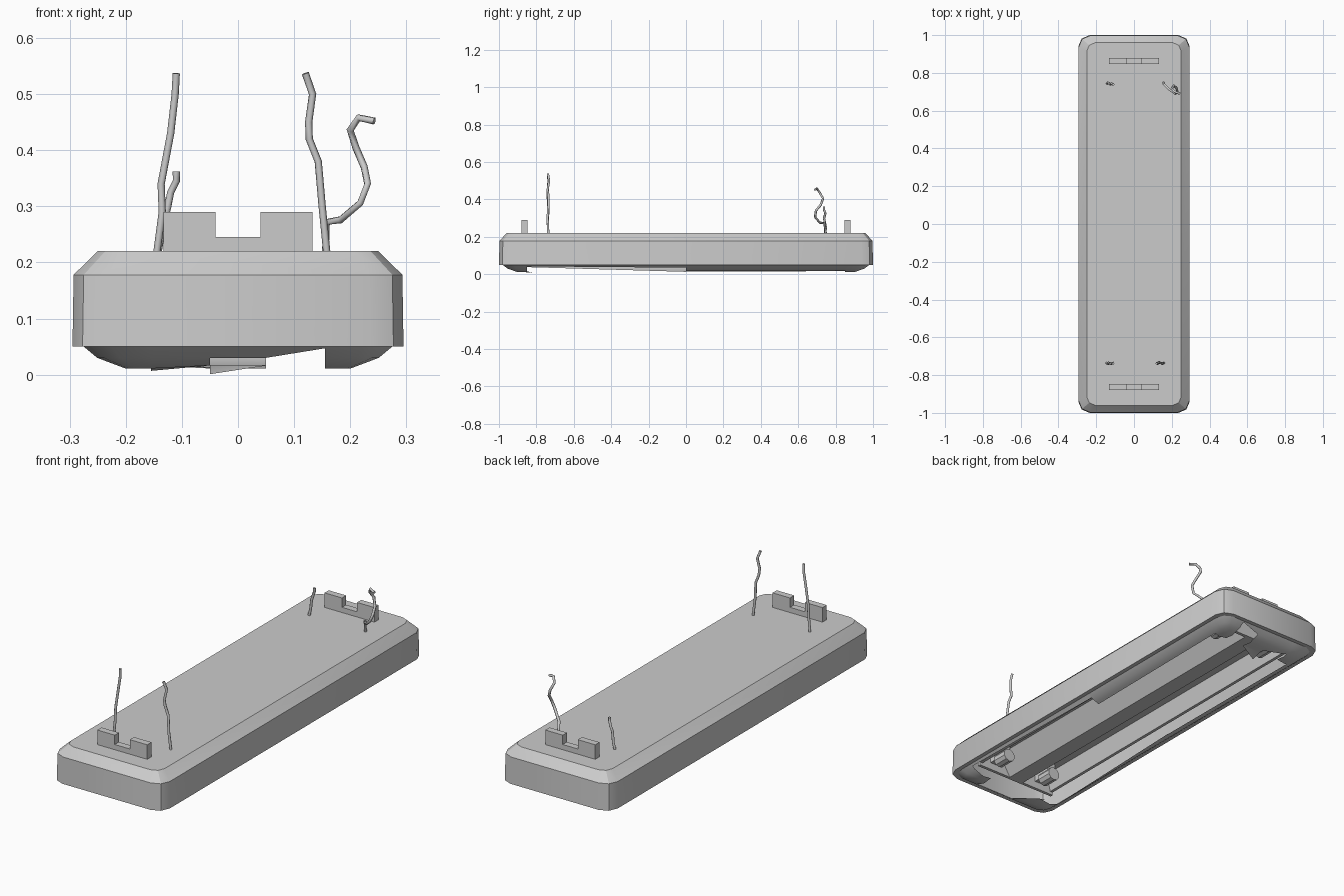
import bpy, bmesh
from mathutils import Vector

if "Cube" in bpy.data.objects:
    bpy.data.objects.remove(bpy.data.objects["Cube"])


def finish(name, bm, smooth=None):
    me = bpy.data.meshes.new(name)
    bmesh.ops.remove_doubles(bm, verts=bm.verts, dist=0.0003)
    bm.to_mesh(me)
    bm.free()
    ob = bpy.data.objects.new(name, me)
    bpy.context.collection.objects.link(ob)
    if smooth:
        bpy.ops.object.select_all(action='DESELECT')
        bpy.context.view_layer.objects.active = ob
        ob.select_set(True)
        bpy.ops.object.shade_smooth_by_angle(angle=smooth)
    return ob


def rounded_rect(hx, hy, c):
    quarter = [(hx, hy - c), (hx - c * 0.3, hy - c * 0.3), (hx - c, hy)]
    pts = []
    for sx, sy, rev in ((1, 1, 0), (-1, 1, 1), (-1, -1, 0), (1, -1, 1)):
        q = [(x * sx, y * sy) for x, y in quarter]
        pts += q[::-1] if rev else q
    return pts


def prism(name, profile, y0, y1, closed=True):
    """Extrude an x-z profile along y."""
    bm = bmesh.new()
    a = [bm.verts.new((x, y0, z)) for x, z in profile]
    b = [bm.verts.new((x, y1, z)) for x, z in profile]
    n = len(a)
    for i in range(n if closed else n - 1):
        j = (i + 1) % n
        bm.faces.new((a[i], a[j], b[j], b[i]))
    if closed:
        bm.faces.new(a[::-1])
        bm.faces.new(b)
        bmesh.ops.recalc_face_normals(bm, faces=bm.faces)
    return finish(name, bm)


# Housing: hollow pan, open underneath
bm = bmesh.new()
levels = [(0.250, 0.960, 0.045, 0.22), (0.293, 0.997, 0.06, 0.178),
          (0.295, 1.0, 0.06, 0.05), (0.272, 0.976, 0.06, 0.05),
          (0.265, 0.97, 0.06, 0.185)]
rings = [[bm.verts.new((x, y, z)) for x, y in rounded_rect(hx, hy, c)]
         for hx, hy, c, z in levels]
for a, b in zip(rings, rings[1:]):
    for i in range(len(a)):
        j = (i + 1) % len(a)
        bm.faces.new((a[i], b[i], b[j], a[j]))
bm.faces.new(rings[0])
bm.faces.new(rings[-1][::-1])
finish("housing", bm, 0.5)

# Reflector with central ridge and folded outer lips
half = [(0.22, 0.175), (0.22, 0.08), (0.205, 0.08), (0.185, 0.165), (0.10, 0.165), (0.04, 0.065)]
prism("reflector", half + [(-x, z) for x, z in half[::-1]], -0.86, 0.86, False)

# Mounting brackets on top, end plates and lamp sockets
notch = [(-0.133, 0.215), (0.133, 0.215), (0.133, 0.29), (0.04, 0.29),
         (0.04, 0.245), (-0.04, 0.245), (-0.04, 0.29), (-0.133, 0.29)]
for s, end in ((-1, "front"), (1, "back")):
    prism("bracket_" + end, notch, s * 0.848, s * 0.88)
    prism("end_plate_" + end, [(-0.22, 0.065), (0.22, 0.065), (0.22, 0.18), (-0.22, 0.18)],
          s * 0.85, s * 0.865)
    for x, side in ((-0.135, "left"), (0.135, "right")):
        prism("socket_base_%s_%s" % (end, side),
              [(x - 0.022, 0.1), (x + 0.022, 0.1), (x + 0.022, 0.17), (x - 0.022, 0.17)],
              s * 0.76, s * 0.855)
        bpy.ops.mesh.primitive_cylinder_add(vertices=10, radius=0.032, depth=0.075,
                                            location=(x, s * 0.777, 0.1),
                                            rotation=(1.5708, 0, 0))
        bpy.context.object.name = "socket_%s_%s" % (end, side)

# Broken diffuser: curved remnants left around the rim
CURVE = [(0, 0.05), (0.2, 0.030), (0.62, 0.011), (1.0, 0.017), (1.4, 0.0)]


def curve_z(f):
    for (f0, z0), (f1, z1) in zip(CURVE, CURVE[1:]):
        if f <= f1:
            return z0 + (z1 - z0) * (f - f0) / (f1 - f0)
    return CURVE[-1][1]


def remnant(bm, columns):
    """columns: (outer xy, inner xy, how far inward the piece survives)"""
    rows = []
    for o, i, d in columns:
        o, i = Vector(o), Vector(i)
        fs = [min(f, d) for f in (0, 0.2, 0.4, 0.62, 1.0, 1.4)]
        rows.append([bm.verts.new((*(o.lerp(i, f)), curve_z(f))) for f in fs])
    for a, b in zip(rows, rows[1:]):
        for k in range(5):
            bm.faces.new((a[k], a[k + 1], b[k + 1], b[k]))


bm = bmesh.new()
for sx in (-1, 1):
    for sy in (-1, 1):
        corner = [(0.155, 0.98), (0.225, 0.98), (0.26, 0.96), (0.275, 0.92), (0.275, 0.85)]
        remnant(bm, [((x * sx, y * sy), (0.155 * sx, 0.85 * sy), 1) for x, y in corner])
# end teeth: side of y, x start, x end, depth at each
for sy, x0, x1, d0, d1 in ((-1, -0.155, -0.05, 1.24, 0.5), (-1, -0.05, 0.05, 0.2, 0.2),
                           (-1, 0.05, 0.155, 0.2, 0.03), (1, -0.155, -0.05, 0.5, 0.8),
                           (1, -0.05, 0.05, 1.38, 1.02), (1, 0.05, 0.155, 0.2, 0.03)):
    remnant(bm, [((x, 0.98 * sy), (x, 0.85 * sy), d) for x, d in ((x0, d0), (x1, d1))])
# side strips
for sx, y0, y1, d0, d1 in ((1, 0, 0.85, 0.5, 0.45), (1, -0.85, 0, 0.08, 0.15),
                           (-1, -0.85, 0, 0.12, 0.58), (-1, 0, 0.85, 0.55, 0.5)):
    remnant(bm, [((0.275 * sx, y), (0.155 * sx, y), d) for y, d in ((y0, d0), (y1, d1))])
bmesh.ops.recalc_face_normals(bm, faces=bm.faces)
finish("broken_diffuser", bm, 0.5)

# Loose wires sticking out of the top
wires = {
    "wire_front_left": [(-0.147, -0.735, 0.2), (-0.135, -0.74, 0.29), (-0.137, -0.735, 0.34),
                        (-0.12, -0.74, 0.43), (-0.112, -0.735, 0.5), (-0.11, -0.738, 0.537)],
    "wire_front_right": [(0.16, -0.735, 0.2), (0.15, -0.74, 0.3), (0.143, -0.735, 0.38),
                         (0.127, -0.735, 0.42), (0.126, -0.74, 0.45), (0.133, -0.732, 0.5),
                         (0.12, -0.738, 0.537)],
    "wire_back_left": [(-0.145, 0.74, 0.2), (-0.137, 0.748, 0.25), (-0.125, 0.738, 0.3),
                       (-0.12, 0.745, 0.325), (-0.11, 0.738, 0.345), (-0.11, 0.738, 0.362)],
    "wire_back_right": [(0.155, 0.75, 0.2), (0.158, 0.74, 0.272), (0.183, 0.715, 0.276),
                        (0.218, 0.69, 0.306), (0.231, 0.695, 0.34), (0.225, 0.72, 0.37),
                        (0.21, 0.733, 0.405), (0.2, 0.715, 0.436), (0.215, 0.70, 0.458),
                        (0.243, 0.69, 0.452)],
}
for name, pts in wires.items():
    cu = bpy.data.curves.new(name, 'CURVE')
    cu.dimensions = '3D'
    cu.bevel_depth = 0.0065
    cu.bevel_resolution = 1
    cu.use_fill_caps = True
    sp = cu.splines.new('POLY')
    sp.points.add(len(pts) - 1)
    for p, co in zip(sp.points, pts):
        p.co = (*co, 1)
    bpy.context.collection.objects.link(bpy.data.objects.new(name, cu))
